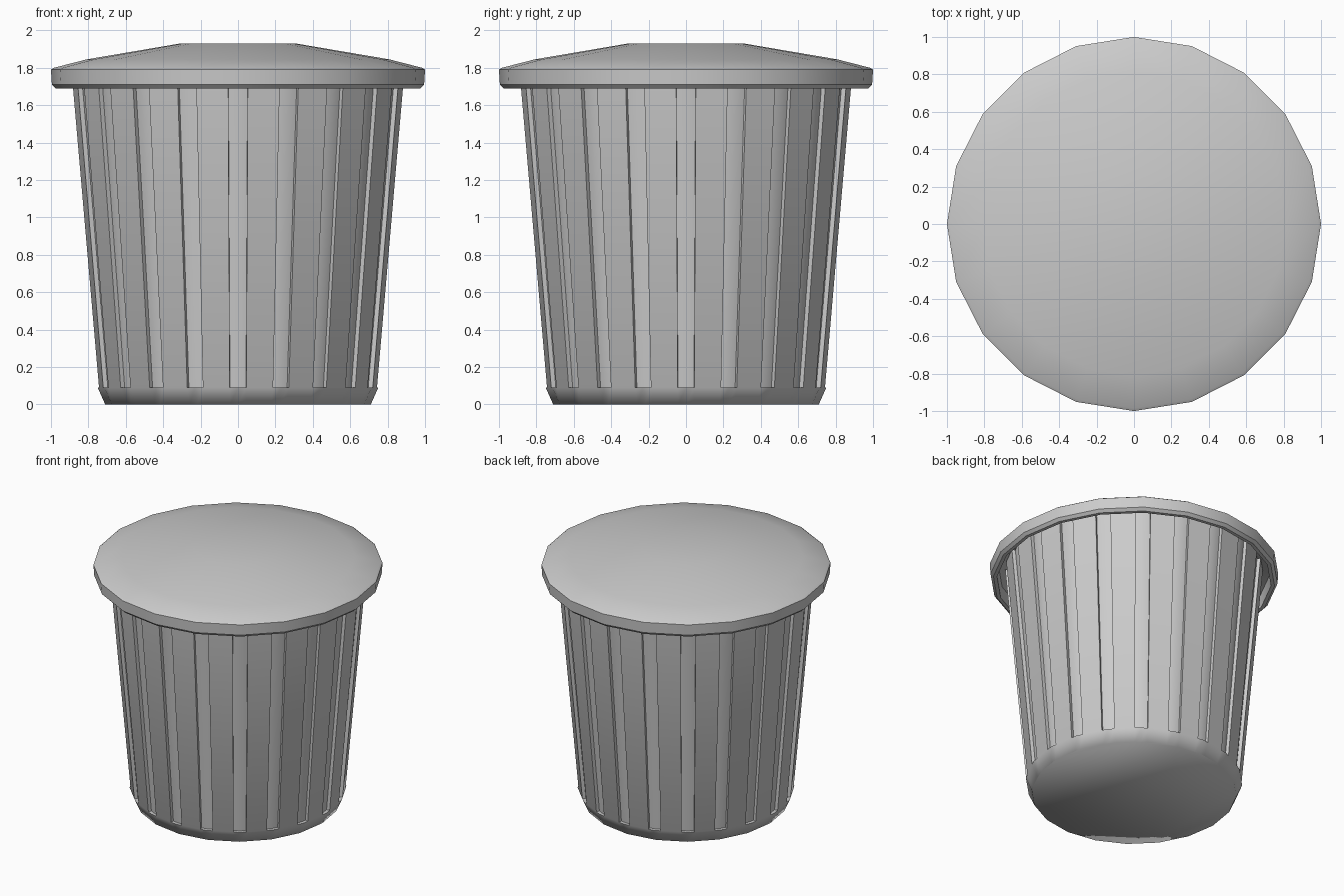
import bpy, bmesh, math

if "Cube" in bpy.data.objects:
    bpy.data.objects.remove(bpy.data.objects["Cube"])

SIDES = 20
STEP = 2 * math.pi / SIDES
GROOVE = math.radians(3.4)      # half width of a groove


def on_polygon(angle, r):
    """Distance from axis to the 20-sided outline at a small angle off a corner."""
    return r * math.cos(STEP / 2) / math.cos(STEP / 2 - abs(angle))


def bridge(bm, rings):
    for low, high in zip(rings, rings[1:]):
        n = len(low)
        for i in range(n):
            j = (i + 1) % n
            bm.faces.new((low[i], low[j], high[j], high[i]))


def finish(bm, name, angle):
    bmesh.ops.remove_doubles(bm, verts=bm.verts, dist=0.0005)
    bmesh.ops.recalc_face_normals(bm, faces=bm.faces)
    mesh = bpy.data.meshes.new(name)
    bm.to_mesh(mesh)
    bm.free()
    obj = bpy.data.objects.new(name, mesh)
    bpy.context.collection.objects.link(obj)
    bpy.ops.object.select_all(action='DESELECT')
    bpy.context.view_layer.objects.active = obj
    obj.select_set(True)
    bpy.ops.object.shade_smooth_by_angle(angle=math.radians(angle))
    return obj


def fluted_ring(bm, r, z, depth):
    """Ring with a groove of the given depth at every corner of the outline."""
    verts = []
    for k in range(SIDES):
        for off, d in ((-GROOVE, 0), (-GROOVE, depth), (0, depth),
                       (GROOVE, depth), (GROOVE, 0)):
            rad = on_polygon(off, r) - d
            a = k * STEP + off
            verts.append(bm.verts.new((rad * math.cos(a), rad * math.sin(a), z)))
    return verts


# Tapered bin body: chamfered base, grooved wall, plain hollow inside
bm = bmesh.new()
rings = [fluted_ring(bm, *p) for p in (
    (0.71, 0.0, 0), (0.75, 0.09, 0), (0.75, 0.09, 0.025),
    (0.898, 1.78, 0.025), (0.85, 1.78, 0), (0.69, 0.06, 0))]
bridge(bm, rings)
bm.faces.new(rings[0])
bm.faces.new(rings[-1])
finish(bm, "bin_body", 70)

# Domed lid with an overhanging rim, hollow underneath
bm = bmesh.new()
profile = ((0.31, 1.93), (0.81, 1.845), (0.985, 1.80), (1.0, 1.79),
           (0.995, 1.71), (0.975, 1.69), (0.95, 1.69), (0.94, 1.775),
           (0.80, 1.82), (0.30, 1.90))
rings = [[bm.verts.new((r * math.cos(k * STEP), r * math.sin(k * STEP), z))
          for k in range(SIDES)] for r, z in profile]
bridge(bm, rings)
bm.faces.new(rings[0])
bm.faces.new(rings[-1])
finish(bm, "bin_lid", 30)
